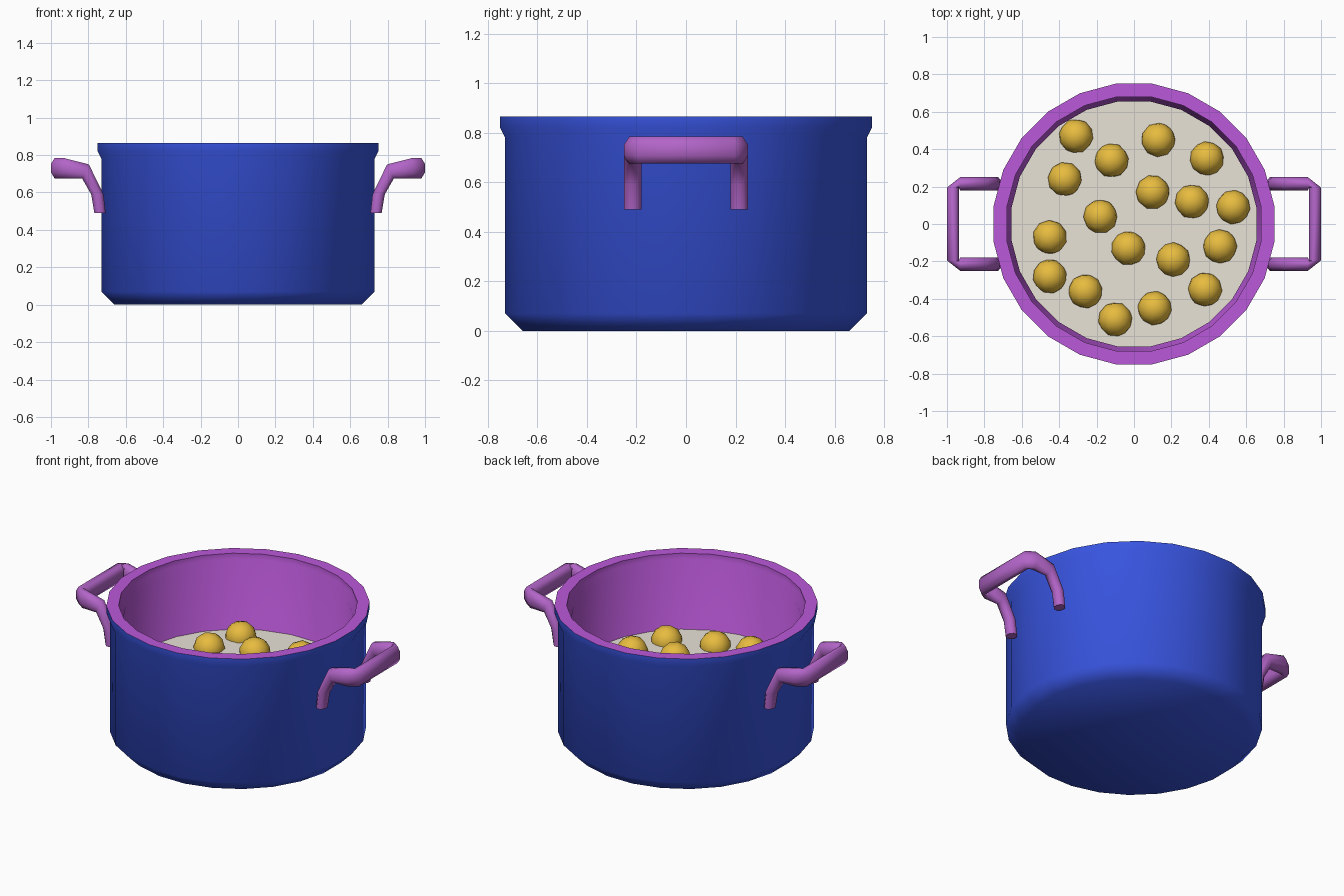
import bpy, bmesh, math, random
from mathutils import Vector, Euler

if "Cube" in bpy.data.objects:
    bpy.data.objects.remove(bpy.data.objects["Cube"])

random.seed(4)
SIDES = 24


def material(name, rgb):
    m = bpy.data.materials.new(name)
    m.diffuse_color = (*rgb, 1)
    m.use_nodes = True
    m.node_tree.nodes["Principled BSDF"].inputs["Base Color"].default_value = m.diffuse_color
    return m


BLUE = material("blue_enamel", (0.04, 0.09, 0.75))
PURPLE = material("purple_lining", (0.50, 0.10, 0.70))
HANDLE = material("purple_handle", (0.45, 0.13, 0.58))
BROTH = material("broth", (0.82, 0.77, 0.68))
ORANGE = material("orange_ball", (0.80, 0.50, 0.05))


def finish(name, bm, mat, angle=60):
    bmesh.ops.recalc_face_normals(bm, faces=bm.faces) if name.endswith("handle") else None
    me = bpy.data.meshes.new(name)
    bm.to_mesh(me)
    bm.free()
    me.materials.append(mat)
    ob = bpy.data.objects.new(name, me)
    bpy.context.collection.objects.link(ob)
    bpy.ops.object.select_all(action='DESELECT')
    ob.select_set(True)
    bpy.context.view_layer.objects.active = ob
    bpy.ops.object.shade_smooth_by_angle(angle=math.radians(angle))
    return ob


def bridge(bm, rings):
    for a, b in zip(rings, rings[1:]):
        n = len(a)
        for i in range(n):
            j = (i + 1) % n
            bm.faces.new((a[i], a[j], b[j], b[i]))


def lathe(name, profile, mat, cap_start=False, cap_end=False):
    """Revolve (radius, z) points; radii are measured to the flats."""
    bm = bmesh.new()
    k = 1 / math.cos(math.pi / SIDES)
    rings = []
    for r, z in profile:
        ring = []
        for i in range(SIDES):
            t = 2 * math.pi * (i + 0.5) / SIDES
            ring.append(bm.verts.new((r * k * math.cos(t), r * k * math.sin(t), z)))
        rings.append(ring)
    bridge(bm, rings)
    if cap_start:
        bm.faces.new(rings[0][::-1])
    if cap_end:
        bm.faces.new(rings[-1])
    return finish(name, bm, mat)


# Outer shell with bevelled base and flared lip
lathe("pot_shell", [(0.66, 0), (0.73, 0.07), (0.73, 0.78), (0.75, 0.82), (0.75, 0.865)],
      BLUE, cap_start=True)
# Rim, inner wall and inner floor
lathe("pot_lining", [(0.75, 0.865), (0.68, 0.865), (0.68, 0.83), (0.655, 0.78),
                     (0.655, 0.10), (0.62, 0.05)], PURPLE, cap_end=True)
# Broth surface
lathe("broth", [(0.655, 0.395)], BROTH, cap_end=True)


def handle(name, side):
    # (centre, sideways half-vector, upward half-vector) along half the path
    half = [((0.738, 0.215, 0.49), (0, 0.035, 0), (-0.03, 0, 0)),
            ((0.752, 0.215, 0.59), (0, 0.035, 0), (-0.033, 0, 0)),
            ((0.815, 0.215, 0.712), (0, 0.035, 0), (-0.018, 0, 0.038)),
            ((0.930, 0.215, 0.73), (0, 0.035, 0), (0, 0, 0.054)),
            ((0.968, 0.195, 0.73), (0.032, 0, 0), (0, 0, 0.054))]
    flip = Vector((1, -1, 1))
    path = [tuple(Vector(v) for v in s) for s in half]
    path += [tuple(v * flip for v in s) for s in reversed(path)]
    bm = bmesh.new()
    k = 1 / math.cos(math.pi / 8)
    rings = []
    for c, a, b in path:
        ring = []
        for i in range(8):
            t = 2 * math.pi * (i + 0.5) / 8
            p = c + a * k * math.cos(t) + b * k * math.sin(t)
            ring.append(bm.verts.new((p.x * side, p.y, p.z)))
        rings.append(ring)
    bridge(bm, rings)
    bm.faces.new(rings[0])
    bm.faces.new(rings[-1])
    finish(name, bm, HANDLE)


handle("right_handle", 1)
handle("left_handle", -1)

# Balls floating half out of the broth
spots = [(-.31, .47), (-.12, .34), (.13, .45), (.39, .35), (-.37, .24), (.10, .17),
         (.31, .12), (.53, .09), (-.18, .04), (-.45, -.07), (-.03, -.13), (.21, -.19),
         (.46, -.12), (-.45, -.28), (-.26, -.36), (-.10, -.51), (.11, -.45), (.38, -.35)]
for n, (x, y) in enumerate(spots, 1):
    bm = bmesh.new()
    bmesh.ops.create_icosphere(bm, subdivisions=2, radius=0.092)
    ball = finish(f"ball_{n}", bm, ORANGE)
    ball.location = (x, y, 0.395)
    ball.rotation_euler = Euler([random.uniform(0, math.tau) for _ in range(3)])
